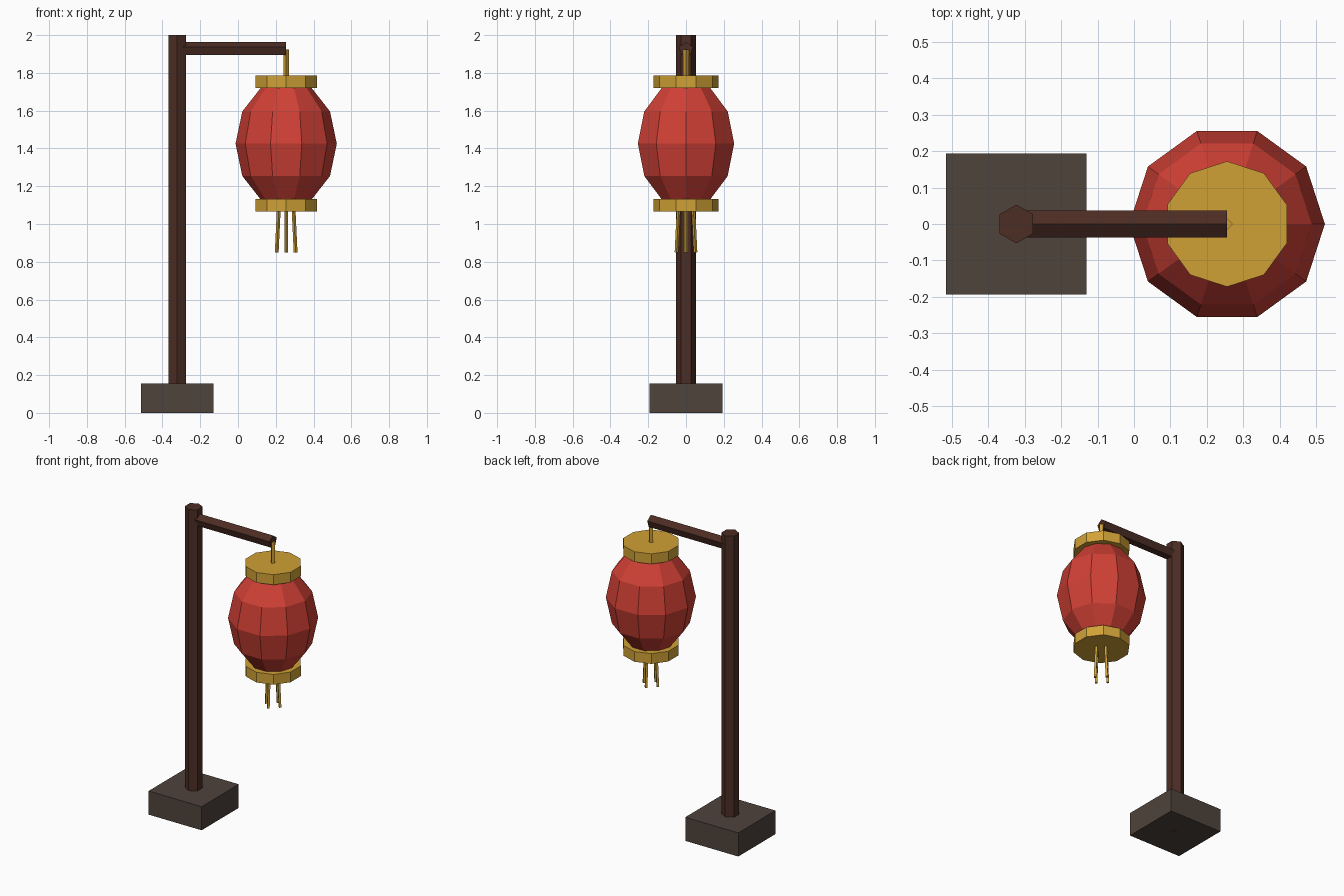
import bpy, math
from mathutils import Vector

if "Cube" in bpy.data.objects:
    bpy.data.objects.remove(bpy.data.objects["Cube"])


def material(name, r, g, b):
    """Flat colour given as sRGB 0-255, stored as linear."""
    lin = [((c / 255 + 0.055) / 1.055) ** 2.4 for c in (r, g, b)]
    m = bpy.data.materials.new(name)
    m.diffuse_color = (*lin, 1)
    m.use_nodes = True
    m.node_tree.nodes["Principled BSDF"].inputs["Base Color"].default_value = m.diffuse_color
    return m


RED = material("red paper", 208, 64, 53)
GOLD = material("gold", 208, 161, 54)
WOOD = material("dark wood", 76, 45, 36)
STONE = material("grey stone", 78, 67, 60)

POST_X, LANTERN_X = -0.322, 0.255


def finish(name, mat):
    ob = bpy.context.object
    ob.name = name
    ob.data.materials.append(mat)
    return ob


def rod(name, a, b, radius, sides, mat, spin=0.0):
    """Flat-sided prism from point a to point b."""
    a, b = Vector(a), Vector(b)
    d = b - a
    bpy.ops.mesh.primitive_cylinder_add(vertices=sides, radius=radius, depth=d.length)
    ob = finish(name, mat)
    # spin around own axis first, then aim at the target
    ob.rotation_mode = 'QUATERNION'
    aim = Vector((0, 0, 1)).rotation_difference(d.normalized())
    turn = Vector((1, 0, 0)).rotation_difference(Vector((math.cos(spin), math.sin(spin), 0)))
    ob.rotation_quaternion = aim @ turn
    ob.location = (a + b) / 2
    return ob


# Stone foot
bpy.ops.mesh.primitive_cube_add(size=1, location=(POST_X, 0, 0.0775))
foot = finish("base_block", STONE)
foot.scale = (0.385, 0.385, 0.155)

# Hexagonal post and five-sided arm with its ridge on top
rod("post", (POST_X, 0, 0), (POST_X, 0, 2), 0.053, 6, WOOD)
rod("arm", (POST_X, 0, 1.925), (LANTERN_X, 0, 1.925), 0.039, 5, WOOD, spin=math.pi / 2)

# Lantern body: ten-sided faceted globe, stretched upward
bpy.ops.mesh.primitive_uv_sphere_add(segments=10, ring_count=6, radius=1,
                                     location=(LANTERN_X, 0, 1.425),
                                     rotation=(0, 0, math.pi / 2))
body = finish("lantern_body", RED)
body.scale = (0.268, 0.268, 0.342)

# Gold rims and hanging cord
for name, z0, z1 in (("top_cap", 1.72, 1.787), ("bottom_cap", 1.065, 1.132)):
    rod(name, (LANTERN_X, 0, z0), (LANTERN_X, 0, z1), 0.172, 10, GOLD)
rod("hanging_cord", (LANTERN_X, 0, 1.77), (LANTERN_X, 0, 1.925), 0.015, 4, GOLD)

# Four tassel strands, splayed slightly outward
for i in range(4):
    c, s = round(math.cos(i * math.pi / 2)), round(math.sin(i * math.pi / 2))
    rod(f"tassel_{i + 1}",
        (LANTERN_X + 0.039 * c, 0.039 * s, 1.08),
        (LANTERN_X + 0.050 * c, 0.050 * s, 0.85), 0.010, 4, GOLD)

# Bake transforms into the meshes
for ob in bpy.data.objects:
    ob.select_set(True)
bpy.ops.object.transform_apply(location=True, rotation=True, scale=True)
